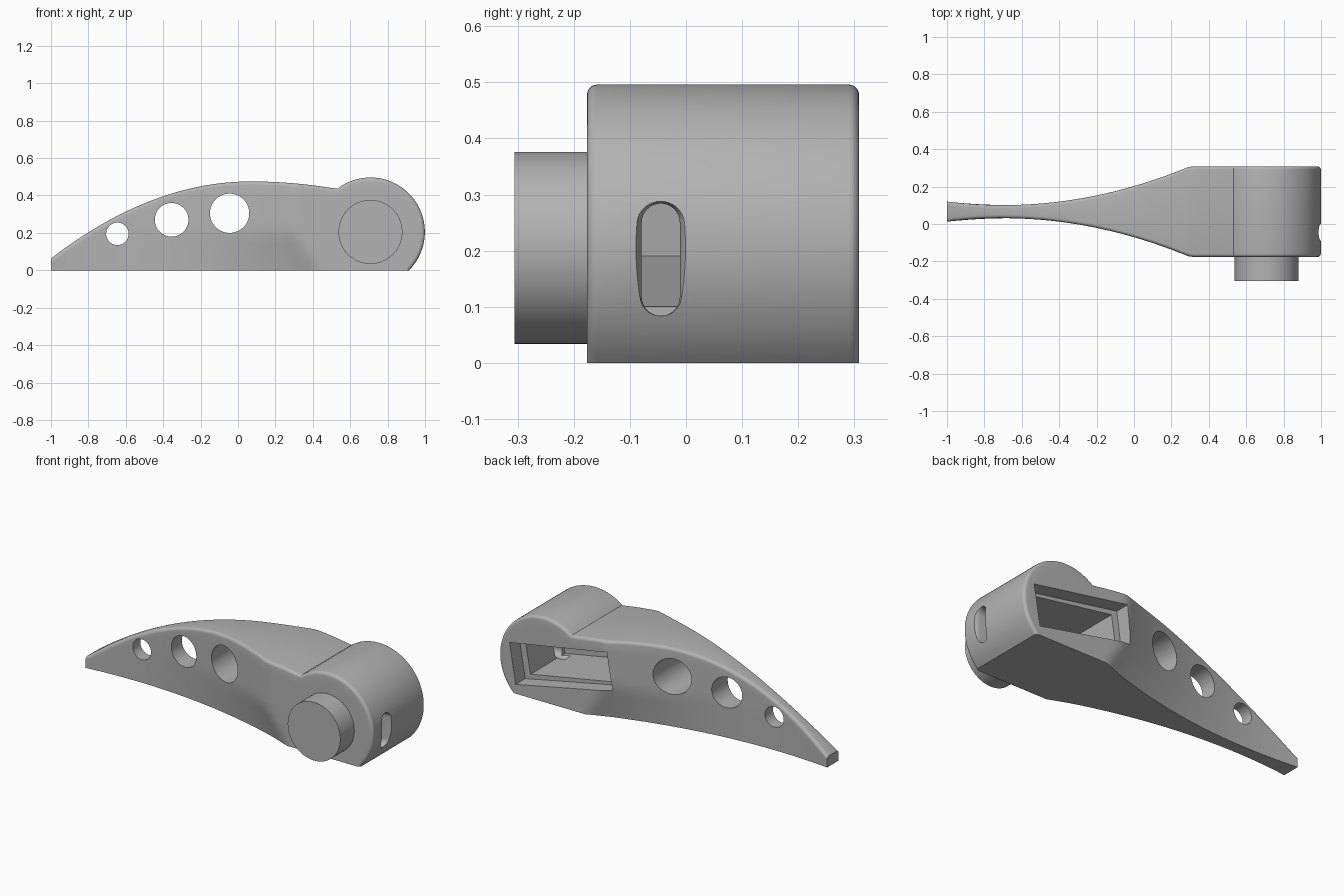
import bpy, bmesh, math
from mathutils import Vector

if "Cube" in bpy.data.objects:
    bpy.data.objects.remove(bpy.data.objects["Cube"], do_unlink=True)

grey = bpy.data.materials.new("plain_grey")
grey.use_nodes = True
colour = (0.45, 0.45, 0.45, 1)
grey.diffuse_color = colour
grey.node_tree.nodes["Principled BSDF"].inputs["Base Color"].default_value = colour

MID_Y, FULL_HALF = 0.066, 0.2425
HUB = Vector((0.708, 0.205))
HUB_R = 0.291


def make_loft(name, rings):
    """Skin a list of closed rings of points and cap both ends."""
    bm = bmesh.new()
    rows = [[bm.verts.new(p) for p in ring] for ring in rings]
    n = len(rows[0])
    for a, b in zip(rows, rows[1:]):
        for i in range(n):
            j = (i + 1) % n
            bm.faces.new((a[i], a[j], b[j], b[i]))
    bm.faces.new(rows[0])
    bm.faces.new(rows[-1])
    bmesh.ops.remove_doubles(bm, verts=bm.verts, dist=0.0003)
    bmesh.ops.recalc_face_normals(bm, faces=bm.faces)
    mesh = bpy.data.meshes.new(name)
    bm.to_mesh(mesh)
    bm.free()
    mesh.materials.append(grey)
    obj = bpy.data.objects.new(name, mesh)
    bpy.context.collection.objects.link(obj)
    return obj


def disc(name, x, z, r, y0, y1):
    angles = [math.tau * i / 64 for i in range(64)]
    return make_loft(name, [[(x + r * math.cos(a), y, z + r * math.sin(a))
                             for a in angles] for y in (y0, y1)])


def half_width(x, z):
    """Curved waist; its start slants forward near the underside."""
    slant = 0.14 * max(0, 1 - z / 0.2) * min(1, (x + 1) / 1.3)
    x = x - slant
    return FULL_HALF if x > 0.3 else 0.035 + 0.2075 * (x + 0.7) ** 2


# Side outline: arched lever top, then the round hub
outline = []
steps = 51
for i in range(steps):
    x = -1 + 1.53 * i / steps
    outline.append((Vector((x, 0.475 - (0.36 if x < 0.07 else 0.19) * (x - 0.07) ** 2)), x))
start, end = math.radians(127.5), math.radians(-44.8)
for i in range(49):
    t = i / 48
    a = start + (end - start) * t
    outline.append((HUB + HUB_R * Vector((math.cos(a), math.sin(a))), 0.53 + 0.36 * t))

# Lever body: one ring across the width for each outline point
rings = []
rim = 0.018
for i, (p, base_x) in enumerate(outline):
    before, after = outline[max(i - 1, 0)][0], outline[min(i + 1, len(outline) - 1)][0]
    tangent = (after - before).normalized()
    normal = Vector((-tangent.y, tangent.x))
    if i == 0:
        normal = Vector((0, 1))
    if i == len(outline) - 1:
        p, normal = Vector((p.x, 0)), Vector((1, 0))
    inner, base = p - normal * rim, Vector((base_x, 0))
    side = []
    for k in range(11):
        q = base.lerp(inner, k / 10)
        side.append((q, half_width(q.x, q.y)))
    edge = side[-1][1]
    for k in range(1, 6):
        a = math.pi / 2 * k / 5
        side.append((inner + normal * rim * math.sin(a), edge - rim * (1 - math.cos(a))))
    front = [(q.x, MID_Y - w, q.y) for q, w in side]
    back = [(q.x, MID_Y + w, q.y) for q, w in reversed(side)]
    rings.append(front + back)
body = make_loft("lever_body", rings)

# Cutters: three lightening holes, a stepped back pocket and an end slot
cutters = [disc("hole_cutter", x, z, r, -0.5, 0.6)
           for x, z, r in ((-0.645, 0.195, 0.06), (-0.355, 0.27, 0.09), (-0.045, 0.305, 0.105))]
pocket = [Vector(p) for p in ((0.93, 0.29), (0.30, 0.40), (0.27, 0.18), (0.89, 0.055))]
centre = sum(pocket, Vector((0, 0))) / 4
for scale_x, scale_z, y0, y1 in ((1, 1, 0.22, 0.5), (0.88, 0.8, -0.1, 0.3)):
    shape = [(centre.x + (p.x - centre.x) * scale_x, centre.y + (p.y - centre.y) * scale_z)
             for p in pocket]
    cutters.append(make_loft("pocket_cutter", [[(x, y, z) for x, z in shape] for y in (y0, y1)]))
slot = []
for x, r in ((0.8, 0.034), (0.97, 0.034), (0.985, 0.037), (1.03, 0.06)):
    ring = []
    for i in range(34):
        a = math.pi * (i if i < 17 else i - 1) / 16
        middle = 0.25 if i < 17 else 0.118
        ring.append((x, -0.045 + r * math.cos(a), middle + r * math.sin(a)))
    slot.append(ring)
cutters.append(make_loft("slot_cutter", slot))

bpy.context.view_layer.objects.active = body
for cutter in cutters:
    mod = body.modifiers.new("cut", 'BOOLEAN')
    mod.operation, mod.solver, mod.object = 'DIFFERENCE', 'EXACT', cutter
    bpy.ops.object.modifier_apply(modifier=mod.name)
    bpy.data.objects.remove(cutter, do_unlink=True)

# Pivot pin on the front of the hub
pin = disc("pivot_pin", HUB.x, HUB.y, 0.171, -0.306, -0.15)

for obj in (body, pin):
    bpy.ops.object.select_all(action='DESELECT')
    obj.select_set(True)
    bpy.context.view_layer.objects.active = obj
    bpy.ops.object.shade_smooth_by_angle(angle=math.radians(28))
